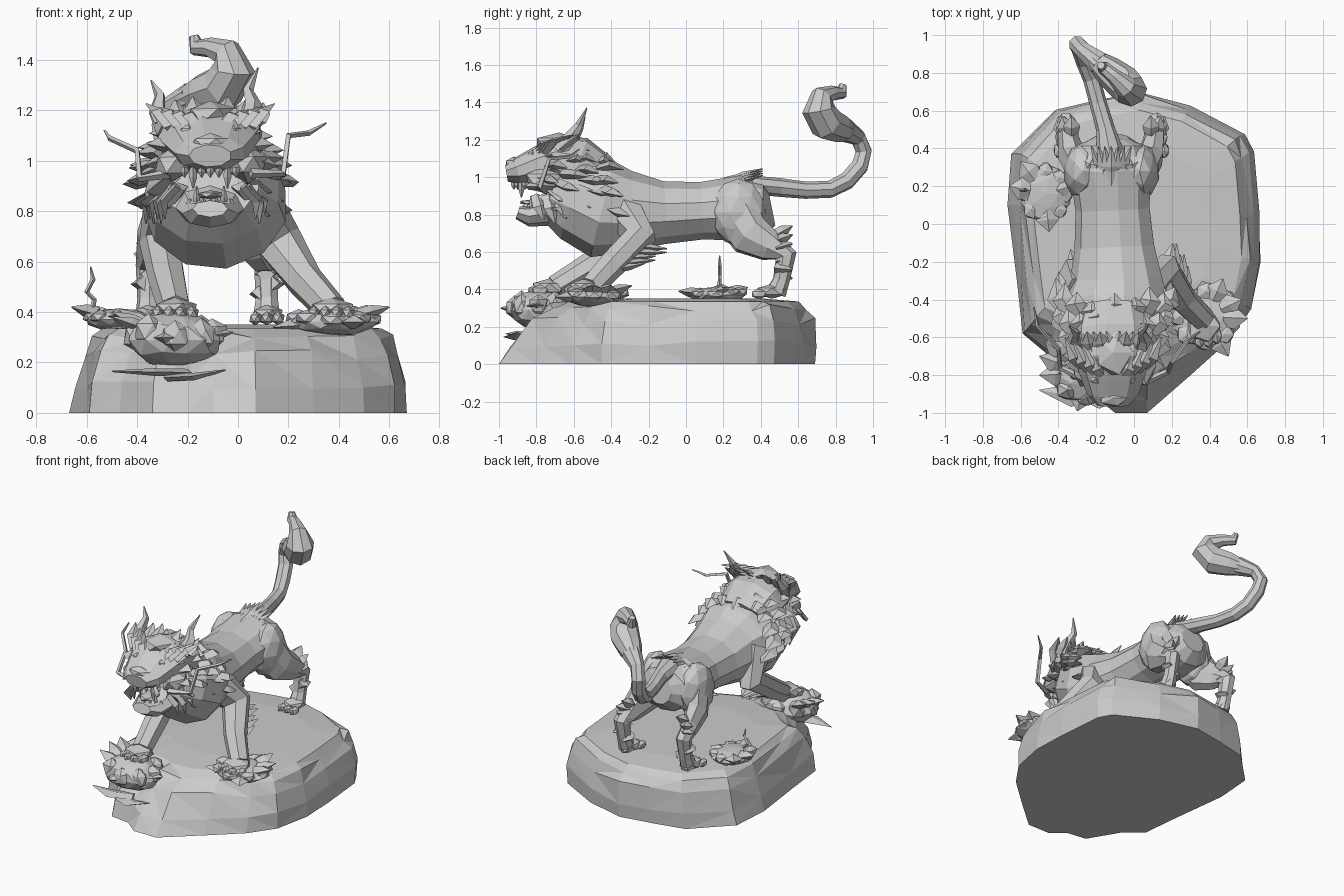
import bpy, bmesh, math, random
from mathutils import Vector, Matrix

random.seed(4)
CX = -0.11  # centre line of the beast


def tube(bm, pts, n=8):
    """Closed tapered tube; pts are (x, y, z, side radius[, up radius])."""
    P = [Vector(p[:3]) for p in pts]
    side, rings = None, []
    for i, p in enumerate(pts):
        t = (P[min(i + 1, len(P) - 1)] - P[max(i - 1, 0)]).normalized()
        if side is None:
            side = t.cross(Vector((0, 0, 1)) if abs(t.z) < 0.95 else Vector((0, 1, 0)))
        side = (side - t * side.dot(t)).normalized()
        up = side.cross(t)
        a, b = p[3], p[-1]
        rings.append([bm.verts.new(P[i] + side * a * math.cos(k * math.tau / n)
                                   + up * b * math.sin(k * math.tau / n)) for k in range(n)])
    skin(bm, rings)


def skin(bm, rings):
    n = len(rings[0])
    for r, s in zip(rings, rings[1:]):
        for k in range(n):
            bm.faces.new((r[k], r[(k + 1) % n], s[(k + 1) % n], s[k]))
    bm.faces.new(rings[0][::-1])
    bm.faces.new(rings[-1])


def spike(bm, base, tip, w, bend=(0, 0, 0), flat=0.45):
    b, t = Vector(base), Vector(tip)
    m = b.lerp(t, 0.45) + Vector(bend)
    tube(bm, [(*b, w * .8, w * flat), (*m, w, w * flat), (*t, .003)], 4)


def blob(bm, c, s, sub=1, rough=0.0):
    m = Matrix.Translation(c) @ Matrix.Diagonal((*s, 1))
    vs = bmesh.ops.create_icosphere(bm, subdivisions=sub, radius=1, matrix=m)["verts"]
    for v in vs:
        v.co = Vector(c) + (v.co - Vector(c)) * (1 + random.uniform(-rough, rough))


def finish(bm, name):
    bmesh.ops.recalc_face_normals(bm, faces=bm.faces)
    me = bpy.data.meshes.new(name)
    bm.to_mesh(me)
    bm.free()
    ob = bpy.data.objects.new(name, me)
    bpy.context.collection.objects.link(ob)
    return ob


# Rock base: one outline stacked at several heights, front sloping back
outline = [(-.67, .1), (-.65, .37), (-.42, .6), (-.2, .65), (.03, .69), (.3, .62), (.58, .47), (.63, .38),
           (.66, .05), (.67, -.2), (.62, -.45), (.5, -.62), (.3, -.8), (.07, -1), (-.1, -1), (-.2, -.92),
           (-.34, -.9), (-.47, -.68), (-.59, -.58), (-.62, -.3)]
bm = bmesh.new()
rings = []
for z, s, slope in ((0, 1, 0), (.11, 1, .1), (.23, .96, .28), (.305, .915, .4), (.335, .85, .5), (.35, .6, .6)):
    ring = []
    for x, y in outline:
        j = random.uniform(-.015, .015) if 0 < z < .33 else 0
        yy = y + max(0, -.45 - y) * slope
        xx = x * (s + j - (.05 * min(1, z / .2) if x < 0 else 0))
        ring.append(bm.verts.new((xx, -.03 + (yy + .03) * min(1.01, s + j + (.03 if z and y > 0 else 0)), z + j * 1.5)))
    rings.append(ring)
skin(bm, rings)
bmesh.ops.triangulate(bm, faces=[f for f in bm.faces if len(f.verts) == 4])
finish(bm, "rock_base")

# Torso and neck
bm = bmesh.new()
tube(bm, [(-.12, .46, .83, .09, .09), (-.12, .41, .82, .18, .15), (-.12, .28, .835, .22, .175),
          (-.11, .08, .82, .2, .155), (-.1, -.12, .81, .215, .17), (-.09, -.3, .815, .25, .22),
          (-.09, -.44, .825, .29, .265), (-.1, -.58, .89, .27, .24), (CX, -.7, .93, .2, .18)], 11)
finish(bm, "torso")

# Front legs with paws, toes and elbow tufts
for name, pts in (("front_leg_right", [(.05, -.36, .84, .1, .13), (.16, -.25, .68, .09, .1), (.26, -.4, .53, .075), (.37, -.51, .41, .065)]),
                  ("front_leg_left", [(-.27, -.38, .84, .1, .13), (-.31, -.27, .68, .08, .1), (-.28, -.5, .53, .075), (-.25, -.7, .41, .065)])):
    bm = bmesh.new()
    tube(bm, pts, 7)
    x, y, z = pts[-1][:3]
    blob(bm, (x, y - .03, z), (.1, .1, .05), 1, .06)
    for i in (-1.5, -.5, .5, 1.5):
        blob(bm, (x + i * .045, y - .11 + abs(i) * .02, z - .015), (.03, .05, .03))
    for i in range(5):
        b = Vector(pts[1][:3]).lerp(Vector(pts[2][:3]), .15 + i * .2) + Vector((0, .03, -.03))
        spike(bm, b, b + Vector((.03 if x > 0 else -.03, .14 + .03 * (i % 2), -.01 + .01 * i)), .04)
    finish(bm, name)

# Hind legs, mirrored about the body's centre line
for name, s in (("hind_leg_right", 1), ("hind_leg_left", -1)):
    bm = bmesh.new()
    X = lambda d: -.12 + s * d
    blob(bm, (X(.15), .28, .81), (.105, .15, .18), 2, .03)
    tube(bm, [(X(.16), .27, .8, .08, .13), (X(.2), .34, .69, .075, .12), (X(.225), .45, .63, .055, .085),
              (X(.235), .535, .58, .05, .06), (X(.235), .51, .45, .045), (X(.235), .48, .38, .055)], 7)
    blob(bm, (X(.235), .46, .39), (.07, .09, .04))
    for i in (-1, 0, 1):
        blob(bm, (X(.235 + i * .045), .39, .375), (.028, .045, .028))
    for i in range(7):  # hock tufts
        b = Vector((X(.21 + .02 * (i % 3)), .48, .69 - i * .035))
        spike(bm, b, b + Vector((s * .03 * (i % 2), .09, .05 - .012 * i)), .045, flat=.7)
    finish(bm, name)

# Curled tail with a swollen, leaf-like tip
bm = bmesh.new()
tube(bm, [(-.12, .34, .96, .08, .05), (-.15, .5, .945, .05), (-.19, .64, .93, .046), (-.225, .77, .935, .046),
          (-.26, .86, .98, .048), (-.285, .93, 1.06, .048), (-.3, .95, 1.14, .046), (-.27, .92, 1.21, .045),
          (-.18, .85, 1.25, .065)], 8)
tube(bm, [(-.22, .88, 1.235, .05), (-.14, .815, 1.265, .08), (-.06, .75, 1.29, .095), (-.02, .71, 1.36, .09),
          (-.045, .725, 1.43, .06), (-.11, .785, 1.45, .04), (-.165, .83, 1.45, .035), (-.175, .84, 1.495, .02)], 8)
finish(bm, "tail")

# Hair fan at the tail root
bm = bmesh.new()
for i in range(-3, 4):
    b = Vector((-.12 + i * .03, .36, .975 - abs(i) * .012))
    spike(bm, b, b + Vector((i * .02, -.16 + abs(i) * .02, .02)), .035, (0, 0, .02))
    spike(bm, b - Vector((i * .02, .14, 0)), b + Vector((i * .005, .05, .07)), .03, (0, 0, .01))
finish(bm, "tail_root_hair")

# Head: skull and upper jaw, lower jaw
bm = bmesh.new()
tube(bm, [(CX, -.45, 1.0, .18, .12), (CX, -.58, 1.06, .22, .16), (CX, -.7, 1.09, .21, .135),
          (CX, -.79, 1.065, .18, .1), (CX, -.9, 1.03, .14, .075), (CX, -.96, 1.02, .085, .045)], 9)
finish(bm, "skull")
bm = bmesh.new()
tube(bm, [(CX, -.55, .86, .17, .11), (CX, -.72, .815, .14, .075), (CX, -.84, .79, .11, .055),
          (CX, -.9, .81, .07, .035)], 8)
finish(bm, "lower_jaw")

# Face: nose, brows, cheeks, tongue
bm = bmesh.new()
blob(bm, (CX, -.92, 1.07), (.085, .05, .04))
blob(bm, (CX, -.68, 1.18), (.11, .13, .06), 1, .08)
blob(bm, (CX, -.8, .865), (.06, .1, .018))
for s in (-1, 1):
    X = lambda d: CX + s * d
    blob(bm, (X(.09), -.82, 1.115), (.035, .03, .03))
    blob(bm, (X(.15), -.75, .985), (.08, .12, .07), 1, .1)
    for i in range(4):
        spike(bm, (X(.04 + i * .04), -.81 + i * .02, 1.13), (X(.12 + i * .045), -.66 + i * .02, 1.19 + .012 * i), .04, (0, -.02, .02))
finish(bm, "face_features")

# Teeth
bm = bmesh.new()
for i in range(-3, 4):
    y = -.92 + abs(i) * .02
    long = abs(i) == 2
    spike(bm, (CX + i * .034, y, .975), (CX + i * .034, y, .89 if long else .935), .016, flat=1)
    spike(bm, (CX + i * .027, y + .06, .82), (CX + i * .027, y + .05, .9 if long else .85), .014, flat=1)
finish(bm, "teeth")

# Horns and long whiskers
bm = bmesh.new()
tube(bm, [(-.28, -.68, 1.12, .045), (-.32, -.61, 1.2, .035), (-.31, -.57, 1.26, .022), (-.345, -.54, 1.32, .003)], 5)
tube(bm, [(.05, -.68, 1.14, .045), (.06, -.61, 1.22, .035), (.04, -.57, 1.28, .022), (.08, -.53, 1.37, .003)], 5)
finish(bm, "horns")
bm = bmesh.new()
tube(bm, [(-.27, -.82, .95, .02), (-.39, -.76, .93, .015), (-.4, -.66, 1.04, .013), (-.51, -.54, 1.09, .011), (-.53, -.44, 1.12, .004)], 4)
tube(bm, [(.05, -.84, .95, .02), (.18, -.78, .95, .015), (.2, -.73, 1.1, .013), (.28, -.62, 1.11, .011), (.35, -.57, 1.15, .004)], 4)
finish(bm, "whiskers")

# Mane: rings of broad flat locks sweeping backwards, shorter along the top
bm = bmesh.new()
for y, cz, rx, rz, n, L in ((-.74, 1.0, .17, .14, 13, .16), (-.65, .98, .2, .18, 14, .18),
                            (-.56, .96, .22, .17, 15, .2), (-.47, .93, .24, .16, 13, .22)):
    for k in range(n):
        a = math.radians(-48 + 276 * (k + random.uniform(-.2, .2)) / (n - 1))
        d = Vector((math.cos(a), 0, math.sin(a)))
        top = max(0, d.z)
        b = Vector((CX + rx * d.x, y + random.uniform(-.03, .03), cz + rz * d.z))
        tip = b + d * random.uniform(.03, .09) * (1 - .7 * top)
        tip += Vector((0, L * random.uniform(.5, 1) * (1 - .35 * top), -.04 + .02 * random.random()))
        spike(bm, b, tip, .055, d * .03)
# beard locks under the cheeks and crest on the crown
for s in (-1, 1):
    for i in range(6):
        b = Vector((CX + s * (.13 + .015 * i), -.8 + .06 * i, .9))
        spike(bm, b, b + Vector((s * .05, .04, -.13 - .02 * (i % 2))), .04, (s * .03, 0, 0))
        c = Vector((CX + s * (.015 + .035 * i), -.67, 1.18 - .006 * i))
        spike(bm, c, c + Vector((s * .02, .1, .05 + .03 * (i % 2))), .04)
finish(bm, "mane")


# Cloud scrolls under the paws: lumpy pad ringed by lobes and pointed wisps
def cloud(name, x, y, z, rx, ry, rz, n, wisps):
    bm = bmesh.new()
    blob(bm, (x, y, z), (rx * .9, ry * .9, rz), 2, .06)
    for k in range(n):
        a = k * math.tau / n
        c, s = math.cos(a), math.sin(a)
        blob(bm, (x + c * rx * .7, y + s * ry * .7, z + rz * random.uniform(.1, .4)),
             (rx * .3, ry * .3, rz * .6), 1, .1)
    for tip in wisps:
        t = Vector(tip)
        d = (t - Vector((x, y, z))) * .45
        spike(bm, Vector((x, y, z)) + d, t, .06)
    finish(bm, name)


cloud("cloud_front_right", .38, -.49, .36, .2, .19, .055, 8,
      [(.6, -.5, .42), (.57, -.4, .42), (.14, -.55, .34), (.47, -.29, .42), (.5, -.7, .36)])
cloud("cloud_front_left", -.25, -.79, .29, .21, .18, .11, 8,
      [(-.5, -.8, .38), (-.47, -.62, .41), (-.02, -.8, .32), (-.3, -.99, .3), (-.5, -.7, .4)])
cloud("cloud_rear_left", -.47, .16, .37, .15, .17, .045, 8,
      [(-.66, .2, .42), (-.6, .33, .41), (-.45, -.04, .39), (-.33, .2, .4)])

# Trailing wisps: flat streaks below the front cloud, thin ribbon on the rear cloud
bm = bmesh.new()
spike(bm, (-.2, -.86, .16), (-.5, -.88, .165), .06, (0, -.04, 0), .25)
spike(bm, (-.28, -.88, .14), (-.05, -.9, .17), .06, (0, -.03, -.01), .25)
tube(bm, [(-.58, .18, .4, .012), (-.57, .18, .45, .01), (-.6, .18, .48, .01), (-.575, .18, .53, .01), (-.585, .18, .58, .003)], 4)
finish(bm, "cloud_wisps")
